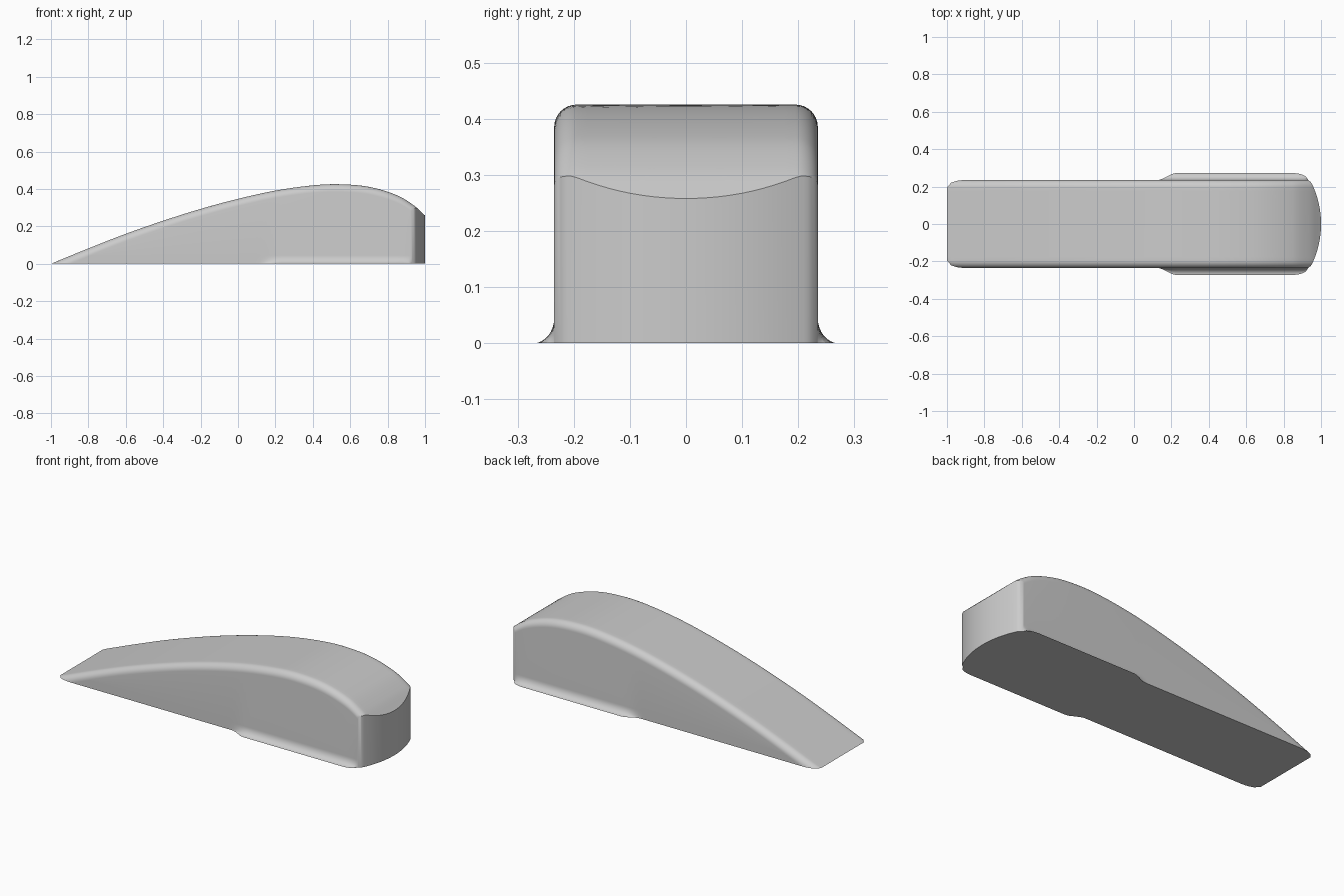
import bpy, bmesh, math

cube = bpy.data.objects.get("Cube")
if cube:
    bpy.data.objects.remove(cube, do_unlink=True)

HALF, ROUND, FLARE, FILLET = 0.235, 0.04, 0.037, 0.045
CORNER_X = 0.93          # where the side walls meet the curved end
CREST = [(-1, 0), (-0.8, 0.082), (-0.6, 0.16), (-0.4, 0.23), (-0.2, 0.293),
         (0, 0.347), (0.2, 0.391), (0.4, 0.419), (0.54, 0.425), (0.7, 0.411),
         (0.85, 0.366), (0.94, 0.312), (1, 0.258)]


def slope(i):
    a, b = CREST[max(i - 1, 0)], CREST[min(i + 1, len(CREST) - 1)]
    return (b[1] - a[1]) / (b[0] - a[0])


def height(x):
    """Smooth curve through the crest points."""
    i = 0
    while i < len(CREST) - 2 and x > CREST[i + 1][0]:
        i += 1
    (x0, z0), (x1, z1) = CREST[i], CREST[i + 1]
    d = x1 - x0
    t = (x - x0) / d
    return (z0 * (1 + 2 * t) * (1 - t) ** 2 + z1 * t * t * (3 - 2 * t)
            + d * slope(i) * t * (1 - t) ** 2 + d * slope(i + 1) * t * t * (t - 1))


def end_x(y):
    """Bowed end, softened where it turns into the side walls."""
    y = min(abs(y), HALF)
    soft = max(0, y - 0.215) / 0.02
    return 0.5 + math.sqrt(0.25 - y * y) - (end_drop * soft * soft)


end_drop = 0.5 + math.sqrt(0.25 - HALF ** 2) - CORNER_X


def flare(x):
    """Width of the foot that spreads out along the base."""
    rise = min(max((x - 0.13) / 0.08, 0), 1) ** 1.3
    fall = min(max((x - 0.85) / (CORNER_X - 0.85), 0), 1)
    return FLARE * rise * math.sqrt(1 - fall * fall)


# Half section as (kind, parameter): foot fillet, rounded shoulder, flat top
N = 8
columns = [("foot", math.pi / 2 * k / N) for k in range(N + 1)]
columns += [("shoulder", k / N) for k in range(N + 1)]
columns += [("top", 1 - k / 10) for k in range(1, 11)]


def point(kind, p, t, side):
    if kind == "foot":
        x = -1 + t * (CORNER_X + 1)
    elif kind == "shoulder":
        x = -1 + t * (end_x(HALF - ROUND + ROUND * math.cos(p * math.pi / 2)) + 1)
    else:
        x = -1 + t * (end_x(p * (HALF - ROUND)) + 1)
    h = height(x)
    start = math.asin(min(max((ROUND - h) / ROUND, 0), 1))
    inner = HALF - ROUND
    if kind == "foot":
        y = inner + ROUND * math.cos(start) + flare(x) * (1 - math.sin(p))
        z = min(FILLET * (1 - math.cos(p)), max(0, h - ROUND))
    elif kind == "shoulder":
        a = start + (math.pi / 2 - start) * p
        y = inner + ROUND * math.cos(a)
        z = max(0, h - ROUND + ROUND * math.sin(a))
    else:
        y, z = inner * p, h
    return (x, y * side, z)


section = [(k, p, -1) for k, p in columns] + [(k, p, 1) for k, p in columns[-2::-1]]
stations = [i / 90 for i in range(81)] + [0.889 + 0.111 * i / 24 for i in range(1, 25)]

# Skin, underside and bowed end
bm = bmesh.new()
grid = [[bm.verts.new(point(k, p, t, s)) for k, p, s in section] for t in stations]
for a, b in zip(grid, grid[1:]):
    for j in range(len(section) - 1):
        bm.faces.new((a[j], a[j + 1], b[j + 1], b[j]))
    bm.faces.new((a[-1], a[0], b[0], b[-1]))

last = grid[-1]
first = N + 1
final = len(section) - first - 1
rim = last[first:final + 1]
feet = [last[0]] + [bm.verts.new((v.co.x, v.co.y, 0)) for v in rim[1:-1]] + [last[-1]]
for j in range(len(rim) - 1):
    loop = [rim[j], rim[j + 1], feet[j + 1], feet[j]]
    if j == 0:
        loop += last[1:first]
    elif j == len(rim) - 2:
        loop = [rim[j], rim[j + 1]] + last[final + 1:-1] + [feet[j + 1], feet[j]]
    bm.faces.new(loop)
bm.faces.new(feet)
bmesh.ops.remove_doubles(bm, verts=bm.verts[:], dist=0.0002)
bmesh.ops.dissolve_degenerate(bm, dist=0.0001, edges=bm.edges[:])
bmesh.ops.recalc_face_normals(bm, faces=bm.faces[:])

mesh = bpy.data.meshes.new("door_wedge")
bm.to_mesh(mesh)
bm.free()
wedge = bpy.data.objects.new("door_wedge", mesh)
bpy.context.collection.objects.link(wedge)

# Plain grey rubber
grey = bpy.data.materials.new("grey_rubber")
grey.use_nodes = True
colour = (0.6, 0.6, 0.6, 1)
grey.diffuse_color = colour
grey.node_tree.nodes["Principled BSDF"].inputs["Base Color"].default_value = colour
mesh.materials.append(grey)

# Smooth curves, crisp base and end edges
bpy.ops.object.select_all(action="DESELECT")
wedge.select_set(True)
bpy.context.view_layer.objects.active = wedge
bpy.ops.object.shade_smooth_by_angle(angle=math.radians(32))
